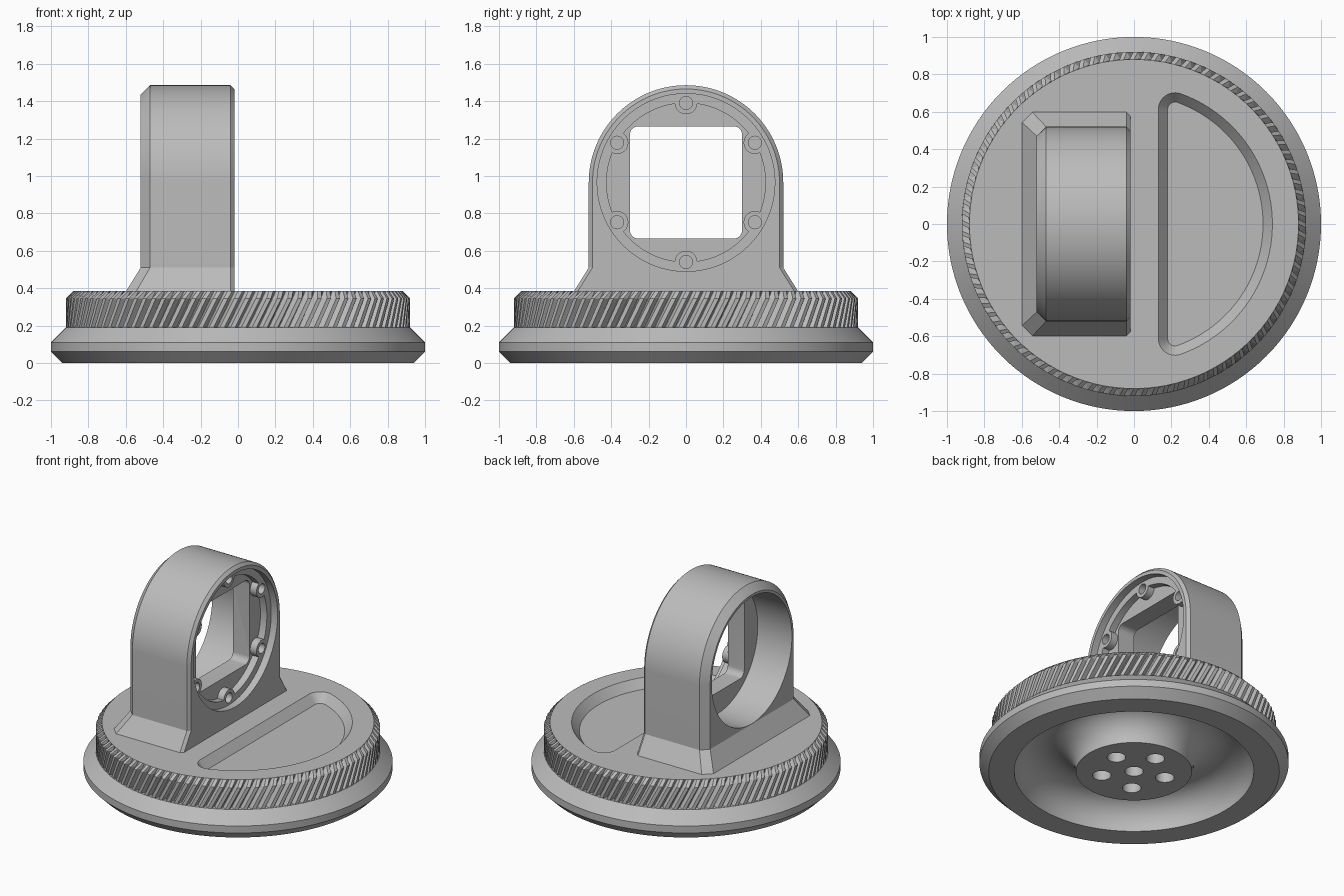
import bpy, bmesh
from math import sin, cos, pi, radians, atan2

cube = bpy.data.objects.get("Cube")
if cube:
    bpy.data.objects.remove(cube, do_unlink=True)

grey = bpy.data.materials.new("matte_grey")
grey.use_nodes = True
GREY = (0.5, 0.5, 0.5, 1)
grey.diffuse_color = GREY
grey.node_tree.nodes["Principled BSDF"].inputs["Base Color"].default_value = GREY

TOP = 0.385      # upper face of the cap
CZ = 0.965       # height of the housing axis
SEG = 128


def make(name, bm):
    bmesh.ops.recalc_face_normals(bm, faces=bm.faces)
    mesh = bpy.data.meshes.new(name)
    bm.to_mesh(mesh)
    bm.free()
    mesh.materials.append(grey)
    obj = bpy.data.objects.new(name, mesh)
    bpy.context.collection.objects.link(obj)
    return obj


def loft(name, loops, caps=True):
    """Skin a stack of closed loops, with flat end caps."""
    bm = bmesh.new()
    rows = [[bm.verts.new(p) for p in loop] for loop in loops]
    for a, b in zip(rows, rows[1:]):
        for i in range(len(a)):
            bm.faces.new((a[i - 1], a[i], b[i], b[i - 1]))
    if caps:
        bm.faces.new(rows[0])
        bm.faces.new(rows[-1])
    return make(name, bm)


def arc(cx, cy, r, a0, a1, n):
    return [(cx + r * cos(radians(a0 + (a1 - a0) * i / n)),
             cy + r * sin(radians(a0 + (a1 - a0) * i / n))) for i in range(n + 1)]


def circle(r, cx=0, cy=0, n=SEG):
    return arc(cx, cy, r, 0, 360, n)[:-1]


def along_x(name, shape, x0, x1):
    return loft(name, [[(x, y, z) for y, z in shape] for x in (x0, x1)])


def along_z(name, shape, z0, z1):
    return loft(name, [[(x, y, z) for x, y in shape] for z in (z0, z1)])


def cut(obj, cutter):
    cutter.hide_render = True
    mod = obj.modifiers.new("cut", 'BOOLEAN')
    mod.operation, mod.solver, mod.object = 'DIFFERENCE', 'EXACT', cutter
    bpy.context.view_layer.objects.active = obj
    bpy.ops.object.modifier_apply(modifier=mod.name)
    bpy.data.objects.remove(cutter, do_unlink=True)


def smooth(obj, angle=20):
    bpy.ops.object.select_all(action='DESELECT')
    obj.select_set(True)
    bpy.context.view_layer.objects.active = obj
    bpy.ops.object.shade_smooth_by_angle(angle=radians(angle))


# Cap: turned body with a round groove underneath
profile = arc(0.575, 0, 0.2, 180, 0, 20)
profile += [(0.94, 0), (1, 0.06), (1, 0.11), (0.92, 0.19), (0.88, 0.19), (0.88, TOP)]
cap = loft("cap", [[(x, y, z) for x, y in circle(r)] for r, z in profile])

# D-shaped finger pocket with sloped walls
CX, CY = 0.22, 0.612
TURN = 180 / pi * atan2(CY, CX)


def d_shape(inset):
    f = 0.09 - inset
    return (arc(0, 0, 0.74 - inset, -TURN, TURN, 48)[:-1]
            + arc(CX, CY, f, TURN, 180, 12)
            + arc(CX, -CY, f, 180, 360 - TURN, 12)[:-1])


cut(cap, loft("pocket_cutter", [[(x, y, z) for x, y in d_shape(d)]
                                for d, z in ((0.05, TOP - 0.06), (0, TOP), (0, TOP + 0.1))]))

# Blind holes in the underside hub
cut(cap, along_z("hub_hole_cutter", circle(0.06, n=32), -0.05, 0.12))
for k in range(5):
    a = radians(90 + 72 * k)
    cut(cap, along_z("hub_hole_cutter", circle(0.06, 0.215 * cos(a), 0.215 * sin(a), 32),
                     -0.05, 0.12))
smooth(cap)

# Slanted grip teeth around the cap
TEETH = 100


def tooth_ring(tip, root, z):
    twist = 0.55 * (z - 0.19)
    loop = []
    for k in range(TEETH):
        for part, r in ((0, root), (0.3, tip), (0.72, tip), (0.95, root)):
            a = 2 * pi * (k + part) / TEETH + twist
            loop.append((r * cos(a), r * sin(a), z))
    return loop


loft("grip_teeth", [tooth_ring(0.92, 0.885, 0.188), tooth_ring(0.92, 0.885, 0.345),
                    tooth_ring(0.88, 0.88, TOP)], caps=False)

# Housing: chamfered arch that flares into a foot
FOOT = 0.51
arch = [(-0.52, 0.47), (-0.47, 0.52), (-0.04, 0.52), (-0.02, 0.5)]
foot = [(-0.6, 0.545), (-0.545, 0.6), (-0.04, 0.6), (-0.02, 0.58)]
bm = bmesh.new()
rows = []
for x, r in arch:
    line = [(r, FOOT)] + arc(0, CZ, r, 0, 180, 64) + [(-r, FOOT)]
    rows.append([bm.verts.new((x, y, z)) for y, z in line])
for a, b in zip(rows, rows[1:]):
    for i in range(len(a) - 1):
        bm.faces.new((a[i], a[i + 1], b[i + 1], b[i]))
bm.faces.new(rows[0])
bm.faces.new(rows[-1])
upper = [row[0] for row in rows] + [row[-1] for row in reversed(rows)]
lower = [bm.verts.new((x, y, TOP - 0.003)) for x, y in foot]
lower += [bm.verts.new((x, -y, TOP - 0.003)) for x, y in reversed(foot)]
for i in range(len(upper)):
    bm.faces.new((upper[i - 1], upper[i], lower[i], lower[i - 1]))
bm.faces.new(lower)
housing = make("housing", bm)

# Rear bore, front seat and the lobed pocket behind it
cut(housing, along_x("bore_cutter", circle(0.452, 0, CZ), -0.7, -0.25))
cut(housing, along_x("seat_cutter", circle(0.475, 0, CZ), -0.07, 0.1))
pocket = along_x("lobed_cutter", circle(0.425, 0, CZ), -0.12, -0.05)
screws = [(0.425 * cos(radians(30 + 60 * k)), CZ + 0.425 * sin(radians(30 + 60 * k)))
          for k in range(6)]
for y, z in screws:
    cut(pocket, along_x("boss", circle(0.06, y, z, 32), -0.2, 0.1))
cut(housing, pocket)

# Screw holes
for y, z in screws:
    cut(housing, along_x("screw_cutter", circle(0.035, y, z, 24), -0.17, 0.1))

# Square window with rounded corners
window = []
for k, (sy, sz) in enumerate(((1, 1), (-1, 1), (-1, -1), (1, -1))):
    window += arc(0.255 * sy, CZ + 0.255 * sz, 0.045, 90 * k, 90 * k + 90, 8)
cut(housing, along_x("window_cutter", window, -0.4, 0.1))
smooth(housing)
